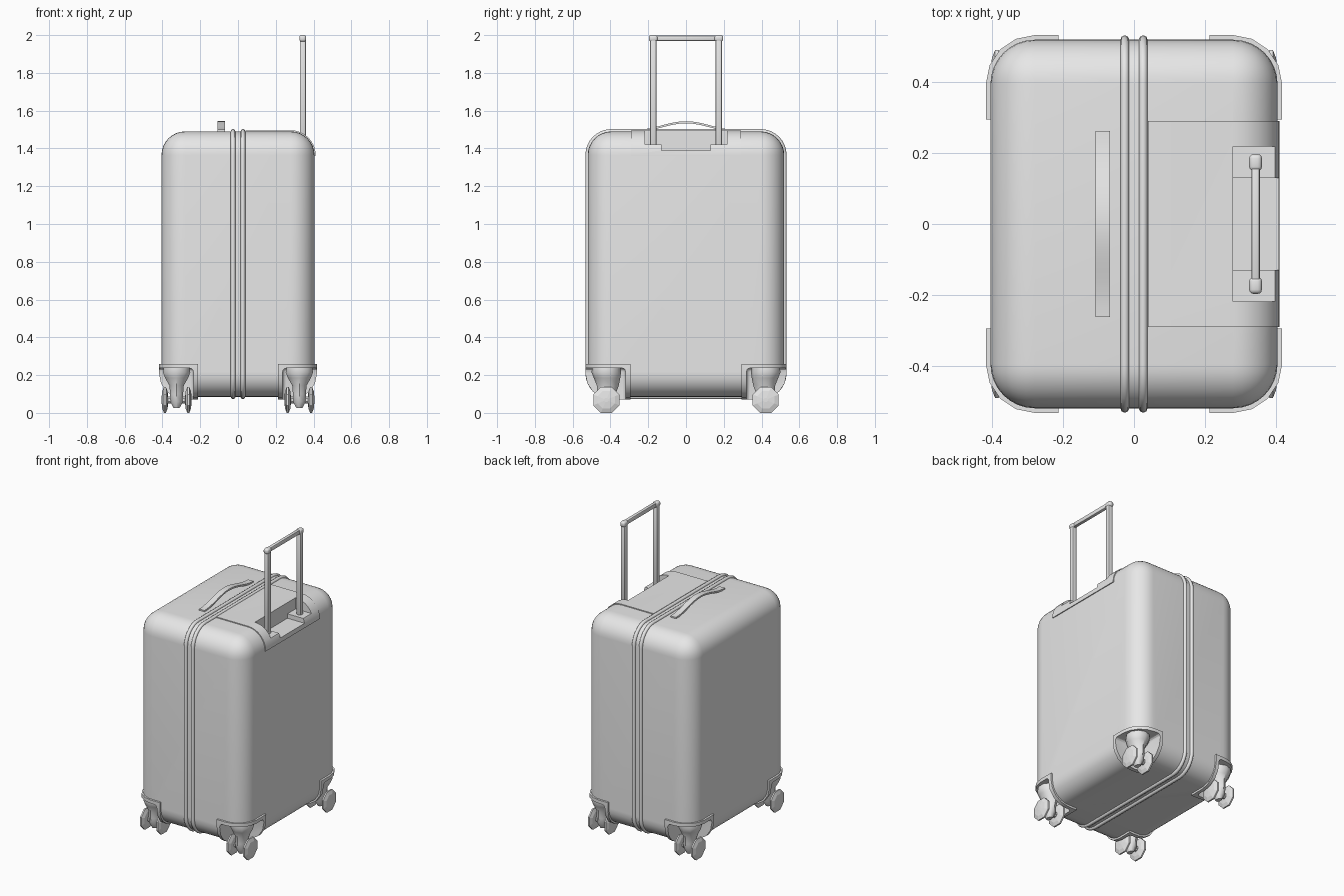
import bpy, bmesh, math
from mathutils import Vector

if "Cube" in bpy.data.objects:
    bpy.data.objects.remove(bpy.data.objects["Cube"])

grey = bpy.data.materials.new("plain_grey")
grey.diffuse_color = (0.8, 0.8, 0.8, 1)
grey.use_nodes = True
grey.node_tree.nodes["Principled BSDF"].inputs["Base Color"].default_value = grey.diffuse_color


def finish(name, bm):
    bmesh.ops.recalc_face_normals(bm, faces=bm.faces[:])
    me = bpy.data.meshes.new(name)
    bm.to_mesh(me)
    bm.free()
    ob = bpy.data.objects.new(name, me)
    bpy.context.collection.objects.link(ob)
    me.materials.append(grey)
    return ob


def activate(ob):
    bpy.ops.object.select_all(action='DESELECT')
    ob.select_set(True)
    bpy.context.view_layer.objects.active = ob


def smooth(ob, angle=30):
    activate(ob)
    bpy.ops.object.shade_smooth_by_angle(angle=math.radians(angle))
    return ob


def box(name, lo, hi, r=0, seg=2):
    """Box between two corners with optional rounded edges."""
    lo, hi = Vector(lo), Vector(hi)
    bm = bmesh.new()
    bmesh.ops.create_cube(bm, size=1)
    for v in bm.verts:
        v.co = Vector((lo[i] + (hi[i] - lo[i]) * (v.co[i] + 0.5) for i in range(3)))
    if r:
        bmesh.ops.bevel(bm, geom=bm.edges[:], offset=r, segments=seg,
                        profile=0.5, affect='EDGES')
    return finish(name, bm)


def boolean(ob, cutter, op='DIFFERENCE'):
    m = ob.modifiers.new("cut", 'BOOLEAN')
    m.operation, m.solver, m.object = op, 'EXACT', cutter
    activate(ob)
    bpy.ops.object.modifier_apply(modifier=m.name)
    bpy.data.objects.remove(cutter)


def loft(name, rings, sides, axis='Z'):
    """Closed solid from elliptical rings: (position, centre a, centre b, radius a, radius b)."""
    bm = bmesh.new()
    loops = []
    for p, ca, cb, ra, rb in rings:
        loop = []
        for i in range(sides):
            t = 2 * math.pi * (i + 0.5) / sides
            a, b = ca + ra * math.cos(t), cb + rb * math.sin(t)
            loop.append(bm.verts.new((a, b, p) if axis == 'Z' else (p, a, b)))
        loops.append(loop)
    for A, B in zip(loops, loops[1:]):
        for i in range(sides):
            j = (i + 1) % sides
            bm.faces.new((A[i], A[j], B[j], B[i]))
    bm.faces.new(loops[0])
    bm.faces.new(loops[-1])
    return finish(name, bm)


def span(a, b, s):
    """Interval mirrored by sign s, sorted."""
    return sorted((a * s, b * s))


def shell(name, d, seg=8):
    """Rounded case volume grown by d."""
    return box(name, (-.405 - d, -.52 - d, .085 - d), (.405 + d, .52 + d, 1.49 + d), .125 + d, seg)


def corner(name, sx, sy, x, y, z, r=0):
    """Volume reaching outward and down from an inner corner point."""
    xs, ys = span(x, .7, sx), span(y, .8, sy)
    return box(name, (xs[0], ys[0], -.2), (xs[1], ys[1], z), r, 3)


def cut_recess(ob):
    boolean(ob, box("cutter", (.28, -.218, 1.42), (.7, .218, 1.8)))
    boolean(ob, box("cutter", (.28, -.13, 1.39), (.7, .13, 1.8)))


# Main case with wheel pockets and handle recess
case = shell("case", 0)
for sx in (-1, 1):
    for sy in (-1, 1):
        boolean(case, corner("cutter", sx, sy, .228, .312, .243, .025))
cut_recess(case)
smooth(case)

# Cover panel wrapping over the top edge around the recess
panel = shell("handle_panel", .006)
boolean(panel, box("cutter", (.04, -.29, 1.36), (.7, .29, 1.8)), 'INTERSECT')
cut_recess(panel)
smooth(panel)

# Two raised beads around the closing seam
for side, x in (("left", -.026), ("right", .026)):
    pts = []
    R = .125
    for cy, cz, start in ((.395, 1.365, 0), (-.395, 1.365, 90), (-.395, .21, 180), (.395, .21, 270)):
        for k in range(9):
            t = math.radians(start + k * 90 / 8)
            pts.append((x, cy + R * math.cos(t), cz + R * math.sin(t), 1))
    cu = bpy.data.curves.new("bead", 'CURVE')
    cu.dimensions = '3D'
    cu.bevel_depth, cu.bevel_resolution = .0125, 2
    sp = cu.splines.new('POLY')
    sp.points.add(len(pts) - 1)
    for p, co in zip(sp.points, pts):
        p.co = co
    sp.use_cyclic_u = True
    cu.materials.append(grey)
    ob = bpy.data.objects.new("seam_bead_" + side, cu)
    bpy.context.collection.objects.link(ob)
    activate(ob)
    bpy.ops.object.convert(target='MESH')
    smooth(bpy.context.view_layer.objects.active, 50)

# Carry handle: a thin arched strap on the top
bm = bmesh.new()
n, rows = 16, []
for i in range(n + 1):
    y = -.262 + .524 * i / n
    z = 1.488 + .045 * (0.5 + 0.5 * math.cos(math.pi * y / .262))
    rows.append([bm.verts.new((x, y, z + dz)) for x, dz in
                 ((-.108, 0), (-.068, 0), (-.068, .011), (-.108, .011))])
for A, B in zip(rows, rows[1:]):
    for i in range(4):
        j = (i + 1) % 4
        bm.faces.new((A[i], A[j], B[j], B[i]))
bm.faces.new(rows[0])
bm.faces.new(rows[-1])
smooth(finish("carry_handle", bm))

# Telescopic handle
for sy, side in ((-1, "front"), (1, "back")):
    ys = span(.156, .19, sy)
    smooth(box("pull_leg_" + side, (.327, ys[0], 1.40), (.359, ys[1], 1.985), .007))
    ys = span(.15, .197, sy)
    smooth(box("pull_cap_" + side, (.325, ys[0], 1.965), (.361, ys[1], 2.0), .012, 3))
smooth(box("pull_grip", (.331, -.17, 1.969), (.355, .17, 1.998), .006))

# Corner guards and twin-wheel casters
for sx in (-1, 1):
    for sy in (-1, 1):
        tag = ("_left" if sx < 0 else "_right") + ("_front" if sy < 0 else "_back")
        guard = shell("corner_guard" + tag, .013, 4)
        boolean(guard, corner("cutter", sx, sy, .213, .295, .26), 'INTERSECT')
        boolean(guard, corner("cutter", sx, sy, .236, .32, .237, .02))
        smooth(guard)

        cx, cy = .325 * sx, .422 * sy
        # swivel fork tapering down between the wheels
        smooth(loft("caster_fork" + tag, [
            (.245, cx, cy, .070, .075), (.215, cx, cy, .076, .078),
            (.185, cx, cy - .004 * sy, .064, .070), (.145, cx, cy - .008 * sy, .040, .058),
            (.10, cx, cy, .036, .050), (.06, cx, cy, .036, .042),
            (.025, cx, cy, .016, .024)], 10), 40)
        smooth(loft("axle" + tag, [(cx - .06, cy, .069, .02, .02),
                                   (cx + .06, cy, .069, .02, .02)], 8, 'X'))
        # domed eight-sided wheels
        for off, side in ((-.062, "_a"), (.062, "_b")):
            c = cx + off
            loft("wheel" + tag + side, [
                (c + dx, cy, .069, r, r) for dx, r in
                ((-.018, .012), (-.014, .05), (-.005, .0747), (.005, .0747), (.014, .05), (.018, .012))],
                8, 'X')
